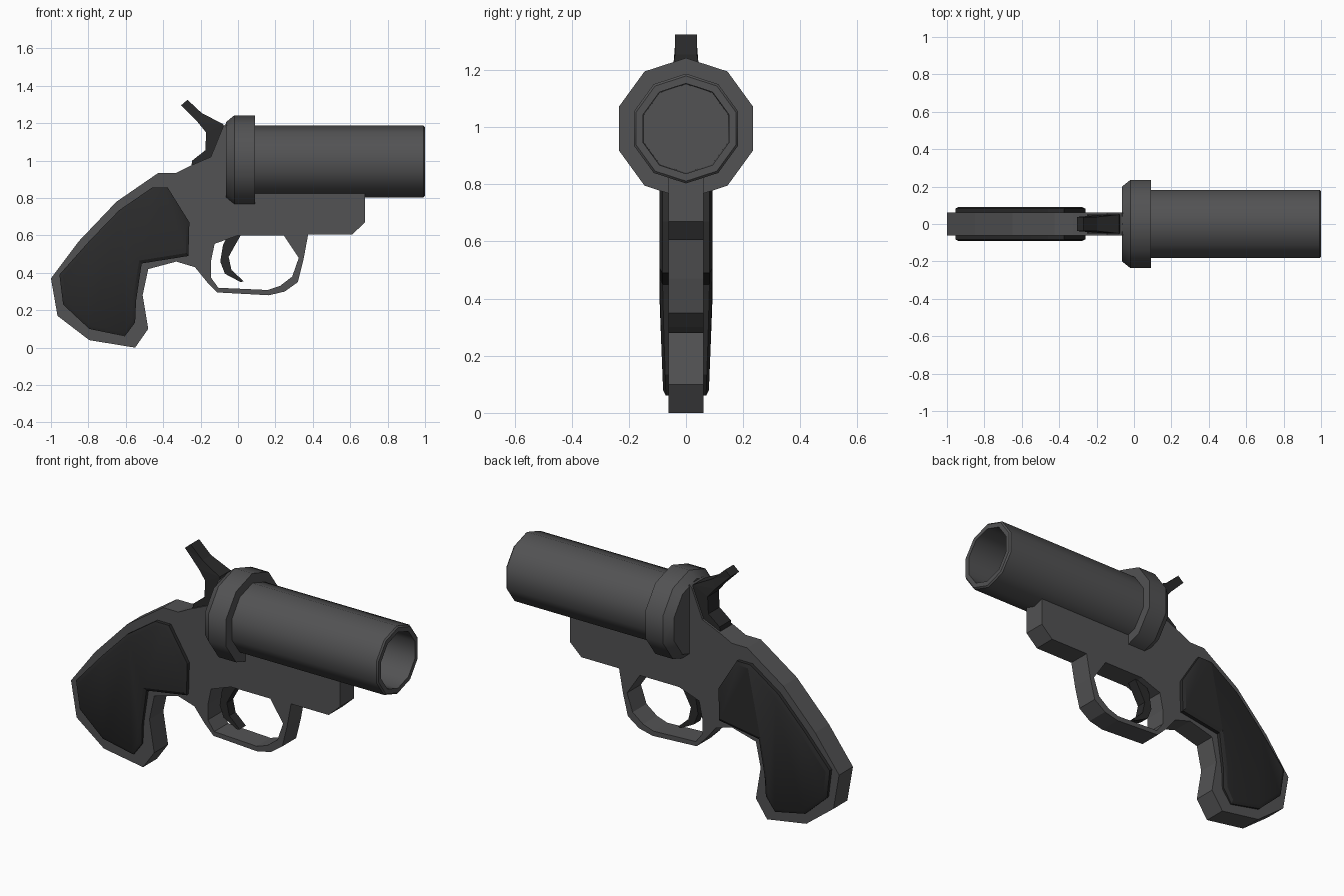
import bpy, bmesh
from math import sin, cos, pi, radians

if "Cube" in bpy.data.objects:
    bpy.data.objects.remove(bpy.data.objects["Cube"])

AXIS_Z = 0.995   # height of the barrel axis


def material(name, v):
    m = bpy.data.materials.new(name)
    m.diffuse_color = (v, v, v * 1.03, 1)
    m.use_nodes = True
    m.node_tree.nodes["Principled BSDF"].inputs["Base Color"].default_value = m.diffuse_color
    return m


STEEL = material("grey_steel", 0.085)
DARK = material("dark_grip", 0.023)


def finish(obj, mat, angle=None):
    obj.data.materials.clear()
    obj.data.materials.append(mat)
    bpy.ops.object.select_all(action='DESELECT')
    obj.select_set(True)
    bpy.context.view_layer.objects.active = obj
    if angle:
        bpy.ops.object.shade_smooth_by_angle(angle=radians(angle))
    else:
        bpy.ops.object.shade_flat()
    return obj


def from_bmesh(name, bm, mat, angle=None):
    bmesh.ops.recalc_face_normals(bm, faces=bm.faces[:])
    me = bpy.data.meshes.new(name)
    bm.to_mesh(me)
    bm.free()
    obj = bpy.data.objects.new(name, me)
    bpy.context.collection.objects.link(obj)
    return finish(obj, mat, angle)


def plate(name, outlines, half, mat, width=None):
    """Side-view outline (x, z) with optional holes, extruded along y."""
    cu = bpy.data.curves.new(name, 'CURVE')
    cu.dimensions, cu.fill_mode, cu.extrude = '2D', 'BOTH', half
    for pts in outlines:
        s = cu.splines.new('POLY')
        s.points.add(len(pts) - 1)
        for p, (x, z) in zip(s.points, pts):
            p.co = (x, z, 0, 1)
        s.use_cyclic_u = True
        s.use_smooth = False
    obj = bpy.data.objects.new(name, cu)
    bpy.context.collection.objects.link(obj)
    bpy.ops.object.select_all(action='DESELECT')
    obj.select_set(True)
    bpy.context.view_layer.objects.active = obj
    bpy.ops.object.convert(target='MESH')
    obj = bpy.context.object
    for v in obj.data.vertices:
        x, z, y = v.co
        v.co = (x, -y * (width(z) if width else 1), z)
    bm = bmesh.new()
    bm.from_mesh(obj.data)
    bmesh.ops.remove_doubles(bm, verts=bm.verts[:], dist=1e-5)
    bmesh.ops.recalc_face_normals(bm, faces=bm.faces[:])
    bm.to_mesh(obj.data)
    bm.free()
    return finish(obj, mat)


def lathe(name, profile, mat, sides=10):
    """Revolve (x, radius) profile about the barrel axis, capping both ends."""
    bm = bmesh.new()
    rings = [[bm.verts.new((x, r * sin(2 * pi * i / sides), AXIS_Z + r * cos(2 * pi * i / sides)))
              for i in range(sides)] for x, r in profile]
    for a, b in zip(rings, rings[1:]):
        for i in range(sides):
            j = (i + 1) % sides
            bm.faces.new((a[i], a[j], b[j], b[i]))
    bm.faces.new(rings[0])
    bm.faces.new(rings[-1])
    return from_bmesh(name, bm, mat, 38)


# Frame: grip core, receiver, rail and trigger guard in one plate
frame = [(-1, .37), (-.965, .17), (-.795, .04), (-.55, 0), (-.48, .10), (-.51, .28),
         (-.48, .42), (-.33, .46), (-.23, .43), (-.165, .35), (-.11, .295), (.165, .28),
         (.25, .30), (.32, .35), (.35, .47), (.375, .605), (.61, .605), (.68, .67),
         (.68, .83), (0, .83), (0, 1.15), (-.065, 1.195), (-.08, 1.18), (-.145, 1.02),
         (-.26, .97), (-.33, .935), (-.425, .935), (-.65, .78), (-.85, .57)]
hole = [(-.125, .555), (-.145, .46), (-.145, .375), (-.105, .32), (.16, .308), (.225, .33),
        (.29, .38), (.325, .48), (.245, .60), (0, .60)]
plate("frame", [frame, hole], .062, STEEL)

# Barrel with open bore, and the breech collar behind it
lathe("barrel", [(0, .192), (.992, .192), (1, .184), (1, .158), (.03, .155)], STEEL)
lathe("breech_collar", [(-.065, .21), (-.02, .247), (.09, .247), (.09, .18)], STEEL)

# Hammer, narrowing towards the thumb spur
plate("hammer", [[(-.305, 1.295), (-.27, 1.325), (-.195, 1.255), (-.08, 1.195), (-.06, 1.15),
                  (-.135, 1.01), (-.25, .965), (-.245, 1.0), (-.175, 1.055), (-.17, 1.15),
                  (-.215, 1.205)]], .05, DARK,
      lambda z: .76 if z > 1.24 else .9 if z > 1.2 else 1)

# Curved trigger
plate("trigger", [[(-.05, .61), (.02, .61), (-.02, .54), (-.05, .485), (-.035, .415), (.03, .355),
                   (.015, .35), (-.07, .395), (-.095, .46), (-.08, .55)]], .028, DARK)

# Grip panels: raised slabs with a chamfered rim, one per side
panel = [(-.955, .39), (-.935, .23), (-.795, .10), (-.605, .06), (-.55, .135), (-.545, .25),
         (-.515, .45), (-.265, .49), (-.26, .67), (-.375, .855), (-.46, .855),
         (-.635, .735), (-.795, .57)]


def inset(pts, d):
    out = []
    for i, (x, z) in enumerate(pts):
        (ax, az), (bx, bz) = pts[i - 1], pts[(i + 1) % len(pts)]
        tx, tz = bx - ax, bz - az
        n = (tx * tx + tz * tz) ** .5
        out.append((x - tz / n * d, z + tx / n * d))
    return out


for side, label in ((-1, "front"), (1, "back")):
    bm = bmesh.new()
    low = [bm.verts.new((x, side * .05, z)) for x, z in panel]
    rim = [bm.verts.new((x, side * (.068 + .014 * min(1, z / .4)), z)) for x, z in panel]
    top = [bm.verts.new((x, side * min(.092, .077 + .04 * z), z)) for x, z in inset(panel, .02)]
    for a, b in ((low, rim), (rim, top)):
        for i in range(len(panel)):
            j = (i + 1) % len(panel)
            bm.faces.new((a[i], a[j], b[j], b[i]))
    bm.faces.new(low)
    cap = bm.faces.new(top)
    bmesh.ops.triangulate(bm, faces=[cap])
    from_bmesh("grip_panel_" + label, bm, DARK, 30)
